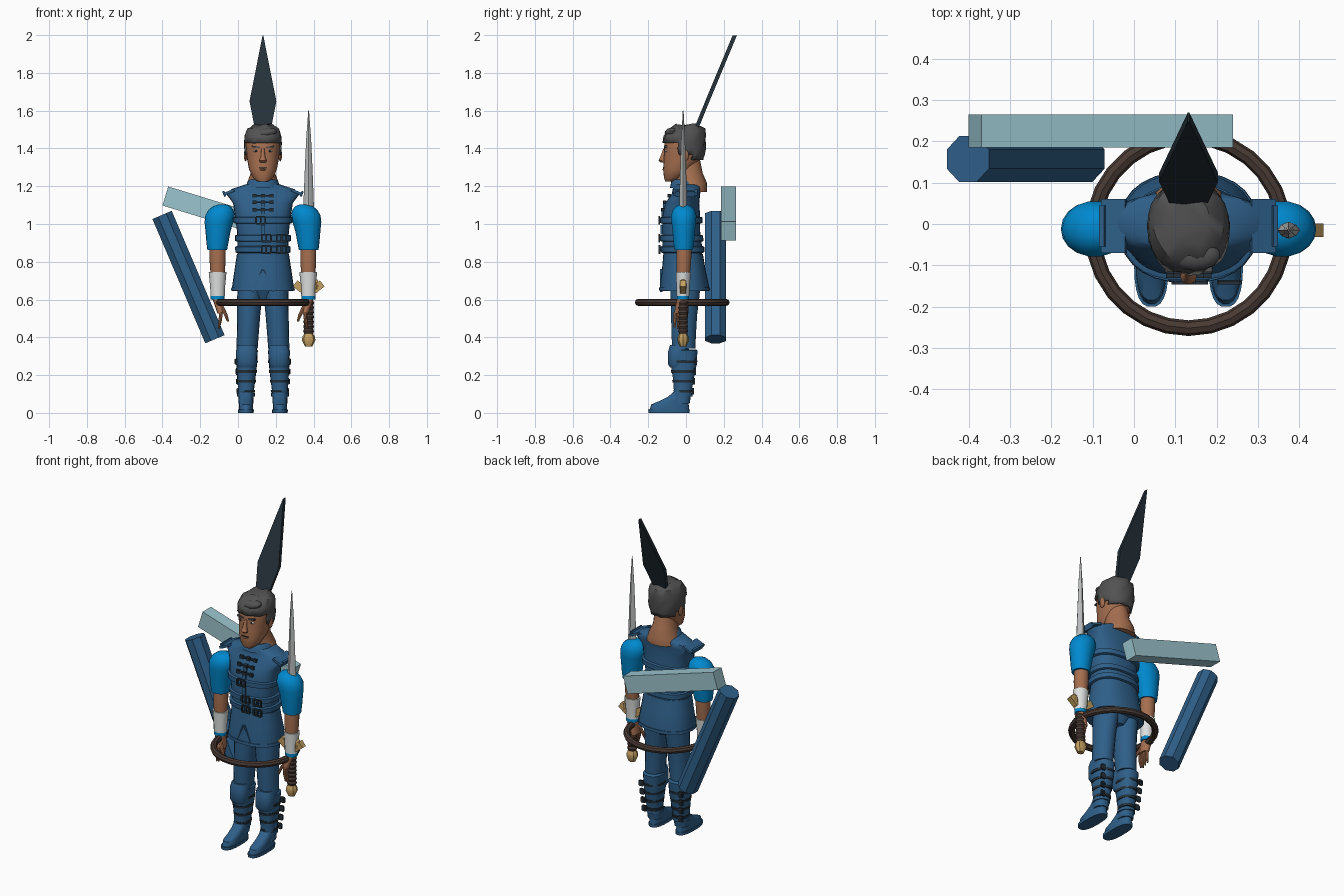
import bpy, bmesh, math
from math import sin, cos, pi, radians, copysign
from mathutils import Matrix, Vector

cube = bpy.data.objects.get("Cube")
if cube:
    bpy.data.objects.remove(cube)


def material(name, r, g, b):
    m = bpy.data.materials.new(name)
    m.use_nodes = True
    m.diffuse_color = (r, g, b, 1)
    m.node_tree.nodes["Principled BSDF"].inputs["Base Color"].default_value = (r, g, b, 1)
    return m


blue = material("cloth blue", .028, .115, .25)
bright = material("sleeve blue", 0, .25, .62)
teal = material("pale teal", .33, .56, .62)
skin = material("skin", .38, .16, .08)
grey = material("hair grey", .085, .085, .085)
white = material("bracer white", .72, .75, .73)
steel = material("steel", .48, .5, .5)
gold = material("gold", .55, .35, .12)
brown = material("dark brown", .065, .042, .034)
black = material("near black", .018, .03, .04)

MID = .132          # centre line of the figure
parts = []


def finish(name, bm, mat):
    bmesh.ops.recalc_face_normals(bm, faces=bm.faces)
    mesh = bpy.data.meshes.new(name)
    bm.to_mesh(mesh)
    bm.free()
    mesh.materials.append(mat)
    ob = bpy.data.objects.new(name, mesh)
    bpy.context.collection.objects.link(ob)
    parts.append(ob)
    return ob


def loft(name, rings, mat, sides=20, power=2, phase=0, caps=True):
    """Skin horizontal rings given as (z, x, y, half width, half depth)."""
    bm = bmesh.new()
    loops = []
    for z, x, y, rx, ry in rings:
        loop = []
        for i in range(sides):
            a = phase + 2 * pi * i / sides
            c, s = cos(a), sin(a)
            loop.append(bm.verts.new((x + rx * copysign(abs(c) ** (2 / power), c),
                                      y + ry * copysign(abs(s) ** (2 / power), s), z)))
        loops.append(loop)
    for low, high in zip(loops, loops[1:]):
        for i in range(sides):
            j = (i + 1) % sides
            bm.faces.new((low[i], low[j], high[j], high[i]))
    if caps:
        bm.faces.new(loops[0])
        bm.faces.new(loops[-1])
    return finish(name, bm, mat)


def boxes(name, items, mat, turn=0, axis='Y'):
    """Join boxes given as (centre, size), each turned about its own centre."""
    bm = bmesh.new()
    for centre, size in items:
        m = Matrix.Translation(centre) @ Matrix.Rotation(radians(turn), 4, axis) @ Matrix.Diagonal((*size, 1))
        bmesh.ops.create_cube(bm, size=1, matrix=m)
    return finish(name, bm, mat)


def ball(name, centre, size, mat, turn=0):
    bm = bmesh.new()
    m = Matrix.Translation(centre) @ Matrix.Rotation(radians(turn), 4, 'Y') @ Matrix.Diagonal((*size, 1))
    bmesh.ops.create_uvsphere(bm, u_segments=14, v_segments=8, radius=1, matrix=m)
    return finish(name, bm, mat)


def buckle(name, x, y, z, w, h):
    bar = .009
    boxes(name, [((x, y, z + s * h / 2), (w, bar, bar)) for s in (-1, 1)]
          + [((x + s * w / 2, y, z), (bar, bar, h)) for s in (-1, 0, 1)], black)


# Vest: one profile drives the torso, its belts and the clasps
TORSO = [(.80, MID, -.015, .133, .10), (.88, MID, -.02, .135, .105), (.96, MID, -.025, .137, .10),
         (1.04, MID, -.025, .148, .10), (1.11, MID, -.02, .158, .09), (1.16, MID, 0, .195, .075),
         (1.185, MID, .005, .165, .075), (1.21, MID, .005, .09, .075)]


def torso_at(z, grow=0):
    for a, b in zip(TORSO, TORSO[1:]):
        if z <= b[0]:
            break
    t = (z - a[0]) / (b[0] - a[0])
    x, y, rx, ry = (p + (q - p) * t for p, q in zip(a[1:], b[1:]))
    return z, x, y, rx + grow, ry + grow


def chest_front(z):
    _, _, y, _, ry = torso_at(z)
    return y - ry


loft("vest", TORSO, blue, 28, 2.4)
for i, z in enumerate((.865, .925, 1.02)):
    loft(f"belt_{i}", [torso_at(z - .018, .004), torso_at(z - .014, .012),
                       torso_at(z + .014, .012), torso_at(z + .018, .004)], blue, 28, 2.4)
    for x in ((.15, .23) if z < 1 else (.12,)):
        buckle(f"belt_buckle_{i}_{x}", x, chest_front(z) - .017, z, .05, .036)
boxes("vest_placket", [((MID, chest_front(z) - .004, z), (.02, .01, .05)) for z in (.97, 1.06, 1.1)], blue)
for z in (1.075, 1.115, 1.15):
    y = chest_front(z) - .006
    boxes("vest_clasp", [((MID, y, z), (.10, .014, .008)), ((MID, y, z), (.022, .018, .02))]
          + [((MID + s * .045, y, z), (.02, .014, .02)) for s in (-1, 1)], black)
loft("collar", [(1.19, MID, 0, .095, .085), (1.225, MID, 0, .08, .078), (1.235, MID, 0, .07, .07)], blue, 24)

# Skirt of the vest, with a split at the front
loft("skirt", [(.645, MID, -.008, .163, .13), (.67, MID, -.008, .163, .13), (.76, MID, -.012, .15, .115),
               (.84, MID, -.015, .138, .105)], blue, 28, 2.3)
loft("skirt_hem", [(.648, MID, -.008, .169, .135), (.665, MID, -.008, .167, .134)], blue, 28, 2.3)
for s in (-1, 1):
    boxes("skirt_split", [((MID + s * .03, -.131, .70), (.007, .012, .13))], blue, -s * 24)
loft("pelvis", [(.60, MID, 0, .04, .05), (.66, MID, 0, .13, .08)], blue)

# Neck and head
loft("neck", [(1.17, MID, .025, .10, .085), (1.215, MID, .03, .085, .082), (1.27, MID, .01, .064, .078),
              (1.36, MID, 0, .06, .07)], skin)
HEAD = [(1.225, -.085, .028, .025), (1.245, -.067, .054, .05), (1.29, -.042, .074, .078),
        (1.34, -.022, .083, .096), (1.365, -.018, .087, .098), (1.40, -.016, .09, .10), (1.43, -.014, .091, .10),
        (1.455, -.01, .088, .097), (1.49, 0, .076, .08), (1.512, .005, .04, .045)]
loft("head", [(z, MID, y, rx, ry) for z, y, rx, ry in HEAD], skin, 28, 2.2)

# Hair: an enlarged skull shell, cut along the hairline and waved
hair = loft("hair", [(z + .012 * (z > 1.45), MID, y + .004, rx + .009, ry + .013) for z, y, rx, ry in HEAD[2:]],
            grey, 28, 2.2)
bm = bmesh.new()
bm.from_mesh(hair.data)


def below_hairline(f):
    c = f.calc_center_median()
    return c.z < (1.325 if c.y > .03 else 1.36 if c.y > -.04 else 1.44)


bmesh.ops.delete(bm, geom=[f for f in bm.faces if below_hairline(f)], context='FACES')
for v in bm.verts:
    lift = max(0, v.co.z - 1.44) * 10
    v.co.z += .009 * lift * sin(70 * v.co.x + 45 * v.co.y)
    v.co.y += .005 * sin(60 * v.co.z + 90 * v.co.x)
bm.to_mesh(hair.data)
bm.free()
thick = hair.modifiers.new("thickness", 'SOLIDIFY')
thick.thickness = .014
ball("hair_quiff", (MID + .015, -.075, 1.482), (.062, .038, .026), grey, -10)

# Face
loft("nose", [(1.325, MID, -.122, .016, .012), (1.335, MID, -.127, .02, .019), (1.36, MID, -.122, .011, .013),
              (1.40, MID, -.112, .008, .008)], skin, 10)
boxes("mouth", [((MID, -.119, 1.298), (.042, .008, .006))], brown)
ball("lower_lip", (MID, -.115, 1.288), (.018, .009, .006), skin)
for s, side in ((1, "left"), (-1, "right")):
    x = MID + s * .037
    ball(side + "_eye", (x, -.104, 1.387), (.015, .009, .006), white)
    ball(side + "_iris", (x, -.110, 1.387), (.006, .005, .006), black)
    boxes(side + "_eyebrow", [((x, -.108, 1.408), (.042, .016, .008))], grey, -s * 8)
    ball(side + "_ear", (MID + s * .092, -.005, 1.365), (.009, .02, .034), skin)

# Arms and legs, built for each side
for s, side in ((1, "left"), (-1, "right")):
    def limb(name, rows, mat, sides=18, power=2):
        return loft(f"{side}_{name}", [(z, MID + s * off, y, rx, ry) for z, off, y, rx, ry in rows],
                    mat, sides, power)

    limb("sleeve", [(.862, .242, -.012, .052, .05), (.90, .241, -.012, .058, .055), (.96, .238, -.012, .066, .06),
                    (1.01, .233, -.012, .076, .066), (1.045, .227, -.012, .078, .068),
                    (1.075, .222, -.012, .066, .058), (1.095, .217, -.012, .045, .04),
                    (1.104, .215, -.012, .018, .018)], bright)
    limb("forearm", [(.70, .24, -.015, .035, .033), (.80, .24, -.012, .042, .04), (.88, .24, -.01, .042, .04)], skin)
    limb("bracer", [(.62, .24, -.016, .038, .034), (.66, .24, -.016, .039, .035), (.745, .24, -.014, .047, .041)],
         white, 14)
    limb("wristband", [(.60, .24, -.016, .037, .033), (.62, .24, -.016, .037, .033)], bright)
    limb("palm", [(.525, .222, -.025, .019, .038), (.56, .23, -.022, .022, .036), (.605, .24, -.018, .028, .03)],
         skin, 14, 2.5)
    for k in range(4):
        y = -.055 + k * .019
        limb(f"finger_{k}", [(.445 + .008 * abs(k - 1), .233, y - .006, .005, .005),
                             (.49, .226, y - .004, .009, .009), (.535, .222, y, .01, .01)], skin, 8)
    limb("thumb", [(.485, .185, -.06, .006, .006), (.52, .197, -.055, .01, .01), (.57, .222, -.04, .012, .012)],
         skin, 8)

    boxes(side + "_shoulder_flap", [((MID + s * .18, -.005, 1.168), (.062, .13, .014))], blue, s * 22)
    boxes(side + "_flap_edge", [((MID + s * .205, -.005, 1.16), (.012, .10, .03))], blue, s * 22)

    limb("thigh", [(.34, .084, -.012, .056, .062), (.42, .08, -.012, .058, .066), (.52, .075, -.01, .061, .07),
                   (.62, .07, -.005, .066, .078), (.72, .066, 0, .066, .08)], blue)
    limb("boot", [(.05, .09, -.025, .04, .045), (.10, .09, -.018, .04, .046), (.17, .088, -.014, .047, .054),
                  (.25, .086, -.012, .054, .068), (.33, .085, -.012, .058, .074), (.335, .085, -.012, .05, .066)],
         blue, 18, 2.4)
    limb("knee_guard", [(.24, .086, -.045, .045, .04), (.26, .086, -.045, .054, .052), (.325, .086, -.04, .057, .056),
                        (.36, .084, -.035, .05, .05)], blue, 14, 2.6)
    limb("ankle_cuff", [(.088, .09, -.018, .047, .053), (.105, .09, -.018, .047, .053)], blue)
    limb("sole", [(0, .09, -.09, .041, .11), (.018, .09, -.09, .042, .111)], blue, 22, 2.6)
    limb("foot", [(.018, .09, -.088, .038, .106), (.045, .09, -.085, .038, .10), (.062, .09, -.065, .036, .078),
                  (.085, .09, -.04, .037, .056), (.11, .09, -.024, .037, .044)], blue, 22, 2.4)
    # Boot straps with buckles toward the outer back
    for k in range(4):
        z = .115 + k * .052
        rx, ry = .045 + k * .005, .052 + k * .007
        limb(f"strap_{k}", [(z - .007, .088, -.013, rx, ry), (z + .007, .088, -.013, rx + .002, ry + .002)], black)
        buckle(f"{side}_boot_buckle_{k}", MID + s * (.092 + rx * .7), ry * .72, z, .022, .026)

# Sword standing at the left arm
SX, SY = .374, -.015
loft("sword_blade", [(.70, SX, SY, .022, .018), (1.05, SX, SY, .029, .021), (1.15, SX, SY, .026, .02),
                     (1.30, SX, SY, .02, .015), (1.45, SX, SY, .013, .01), (1.602, SX, SY, .002, .002)],
     steel, 8, 1.6)
for s in (-1, 1):
    boxes("sword_guard", [((SX + s * .048, SY, .667), (.06, .032, .04))], gold, -s * 38)
ball("sword_guard_boss", (SX + .042, SY, .672), (.012, .02, .036), gold)
loft("sword_grip", [(.42 + k * .0125, SX, SY, .024 + .005 * (k % 2), .022 + .005 * (k % 2)) for k in range(15)],
     brown, 14)
loft("sword_pommel", [(.352, SX, SY, .02, .018), (.385, SX, SY, .036, .031), (.405, SX, SY, .032, .028),
                      (.425, SX, SY, .02, .018)], gold, 8)

# Tilted kite-shaped blade behind the head
loft("kite_blade", [(z, MID, y, w * 1.414, .016) for z, y, w in
                    ((1.47, .04, .036), (1.65, .113, .071), (1.998, .258, .002))], black, 4, 2, pi / 4)

# Beam, rod and hoop
boxes("beam", [((-.08, .225, 1.055), (.637, .08, .105))], teal, 17)
top, bottom = Vector((-.402, .157, 1.048)), Vector((-.122, .157, .39))
bm = bmesh.new()
turn = (top - bottom).to_track_quat('Z', 'Y').to_matrix().to_4x4()
bmesh.ops.create_cone(bm, cap_ends=True, segments=8, radius1=.06, radius2=.06, depth=(top - bottom).length,
                      matrix=Matrix.Translation((top + bottom) / 2) @ turn @ Matrix.Rotation(pi / 8, 4, 'Z'))
finish("rod", bm, blue)
bpy.ops.mesh.primitive_torus_add(location=(MID, -.02, .585), major_radius=.232, minor_radius=.019,
                                 major_segments=28, minor_segments=8)
hoop = bpy.context.object
hoop.name = "hoop"
hoop.data.materials.append(brown)
parts.append(hoop)

# Smooth shading with crisp corners
for ob in bpy.context.selected_objects:
    ob.select_set(False)
for ob in parts:
    ob.select_set(True)
bpy.context.view_layer.objects.active = hoop
bpy.ops.object.shade_smooth_by_angle(angle=radians(38))
